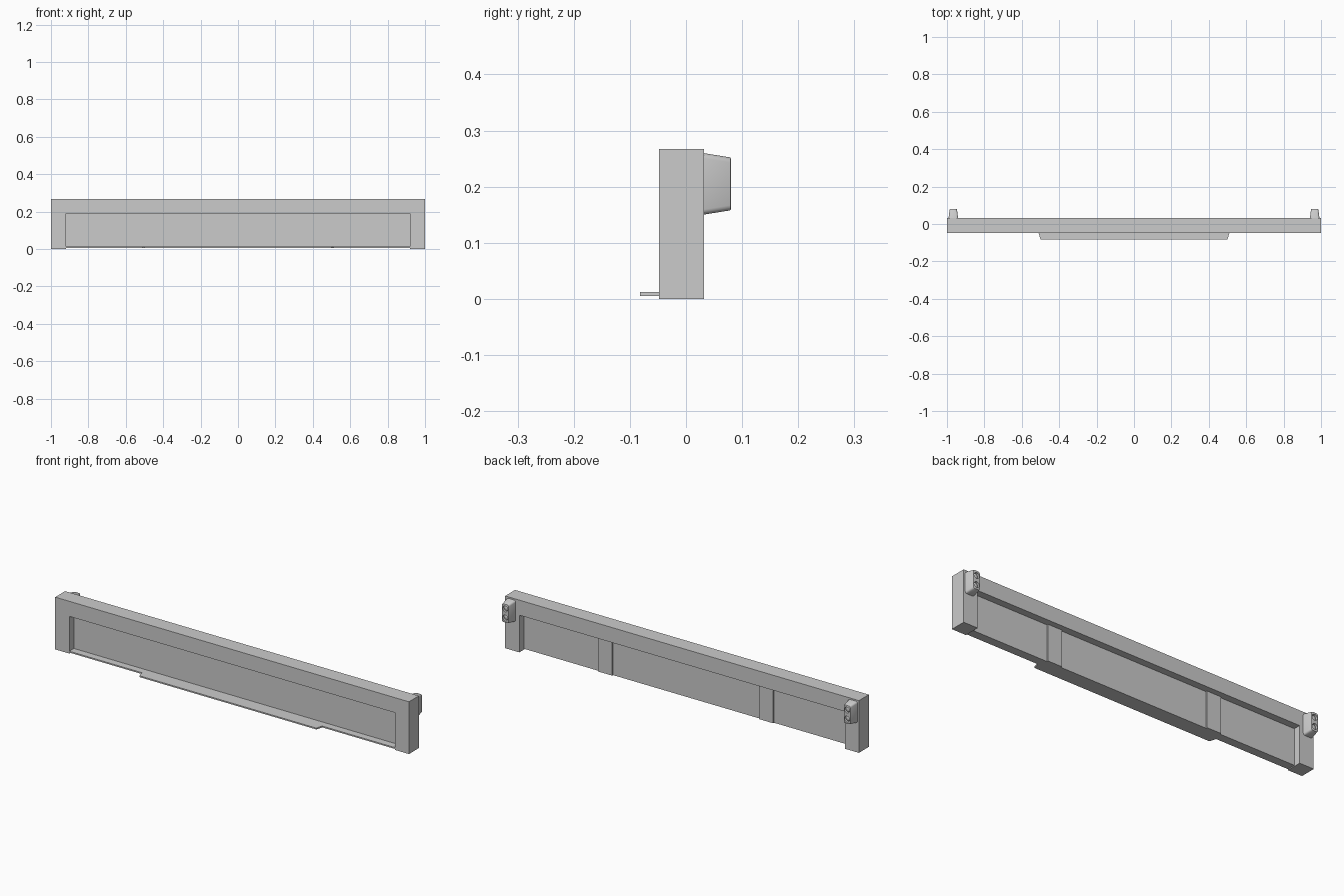
import bpy, bmesh
from math import radians, pi
from mathutils import Matrix, Vector

if "Cube" in bpy.data.objects:
    bpy.data.objects.remove(bpy.data.objects["Cube"])


def add_mesh(name, bm):
    bmesh.ops.recalc_face_normals(bm, faces=bm.faces)
    me = bpy.data.meshes.new(name)
    bm.to_mesh(me)
    bm.free()
    ob = bpy.data.objects.new(name, me)
    bpy.context.collection.objects.link(ob)
    return ob


def prism(name, pts, direction):
    """Extrude a closed planar outline along a direction."""
    bm = bmesh.new()
    face = bm.faces.new([bm.verts.new(p) for p in pts])
    ext = bmesh.ops.extrude_face_region(bm, geom=[face])
    verts = [g for g in ext["geom"] if isinstance(g, bmesh.types.BMVert)]
    bmesh.ops.translate(bm, verts=verts, vec=direction)
    if not any(len(e.link_faces) == 1 for e in bm.edges):
        return add_mesh(name, bm)
    bm.faces.new(list(reversed([bm.verts[i] for i in range(len(pts))])))
    return add_mesh(name, bm)


def box(name, x0, x1, y0, y1, z0, z1):
    bm = bmesh.new()
    bmesh.ops.create_cube(bm, size=1)
    bmesh.ops.scale(bm, verts=bm.verts, vec=(x1 - x0, y1 - y0, z1 - z0))
    bmesh.ops.translate(bm, verts=bm.verts,
                        vec=((x0 + x1) / 2, (y0 + y1) / 2, (z0 + z1) / 2))
    return add_mesh(name, bm)


# Arch-shaped surround: two posts and a top beam
W, T = 0.92, 0.19
outline = [(-1, 0), (-1, .267), (1, .267), (1, 0), (W, 0), (W, T), (-W, T), (-W, 0)]
prism("beam_frame", [(x, -.048, z) for x, z in outline], (0, .08, 0))

# Recessed centre panel
box("centre_panel", -W, W, -.011, -.004, .005, T)

# Floor lip with the wider tab at the front
lip = [(-W, -.007), (-W, -.048), (-.51, -.048), (-.50, -.082),
       (.50, -.082), (.51, -.048), (W, -.048), (W, -.007)]
prism("bottom_lip", [(x, y, .005) for x, y in lip], (0, 0, .007))


def lamp(name, x):
    # Tapered housing, soft corners
    bm = bmesh.new()
    rings = [[bm.verts.new((x + sx * hx, y, .205 + sz * hz))
              for sx, sz in ((-1, -1), (1, -1), (1, 1), (-1, 1))]
             for y, hx, hz in ((.030, .026, .055), (.080, .019, .047))]
    for r in rings:
        bm.faces.new(r)
    for i in range(4):
        j = (i + 1) % 4
        bm.faces.new((rings[0][i], rings[0][j], rings[1][j], rings[1][i]))
    long_edges = [bm.edges.get((rings[0][i], rings[1][i])) for i in range(4)]
    bmesh.ops.bevel(bm, geom=long_edges, offset=.009, segments=3,
                    profile=.5, affect='EDGES')
    tip = [e for e in bm.edges if all(v.co.y > .079 for v in e.verts)]
    bmesh.ops.bevel(bm, geom=tip, offset=.002, segments=2,
                    profile=.5, affect='EDGES')
    body = add_mesh(name + "_housing", bm)

    # Two round sockets cut into the rear face, each with a domed lens
    bm = bmesh.new()
    lens = bmesh.new()
    for z in (.228, .182):
        rot = Matrix.Rotation(pi / 2, 4, 'X')
        bmesh.ops.create_cone(bm, cap_ends=True, segments=24, radius1=.0145,
                              radius2=.0145, depth=.03,
                              matrix=Matrix.Translation((x, .083, z)) @ rot)
        bmesh.ops.create_uvsphere(lens, u_segments=24, v_segments=12, radius=.0135,
                                  matrix=Matrix.Translation((x, .068, z)) @ Matrix.Diagonal((1, .5, 1, 1)) @ rot)
    cutter = add_mesh(name + "_cutter", bm)
    mod = body.modifiers.new("sockets", 'BOOLEAN')
    mod.operation, mod.object, mod.solver = 'DIFFERENCE', cutter, 'EXACT'
    bpy.context.view_layer.objects.active = body
    bpy.ops.object.modifier_apply(modifier=mod.name)
    bpy.data.objects.remove(cutter)
    lenses = add_mesh(name + "_lenses", lens)
    for ob in (body, lenses):
        bpy.ops.object.select_all(action='DESELECT')
        ob.select_set(True)
        bpy.context.view_layer.objects.active = ob
        bpy.ops.object.shade_smooth_by_angle(angle=radians(35))


for side, s in (("left", -1), ("right", 1)):
    # Upright rib on the back of the panel
    xa, xb = sorted((s * .415, s * .495))
    box(side + "_rib", xa, xb, -.006, .003, .005, T)
    lamp(side + "_lamp", s * .966)
